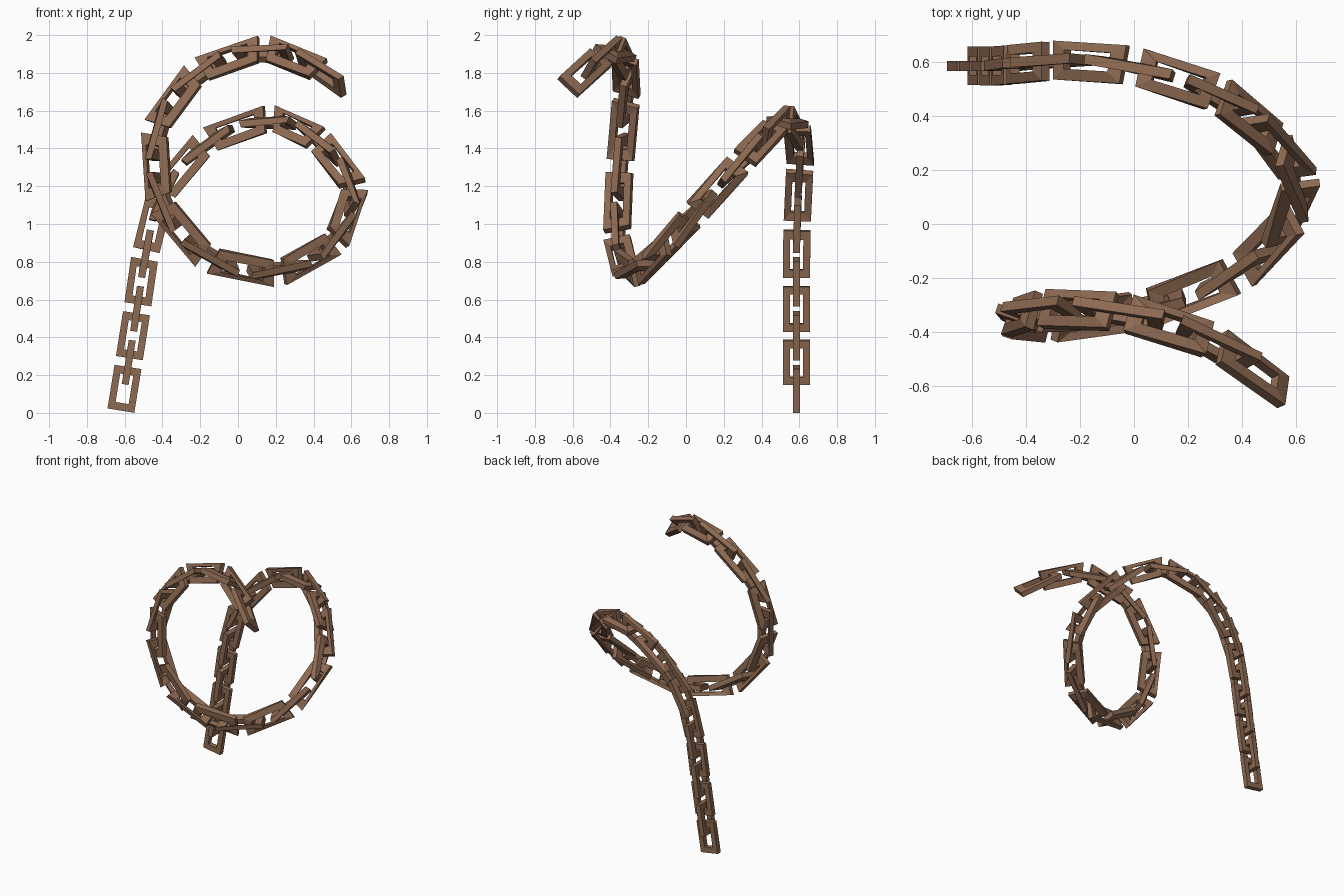
import bpy, bmesh, math
from mathutils import Vector, Matrix

cube = bpy.data.objects.get("Cube")
if cube:
    bpy.data.objects.remove(cube, do_unlink=True)

# Material
brown = bpy.data.materials.new("warm brown")
brown.use_nodes = True
COLOR = (0.27, 0.145, 0.085, 1)
brown.diffuse_color = COLOR
brown.node_tree.nodes["Principled BSDF"].inputs["Base Color"].default_value = COLOR

# Chain centre line: one point for every second link
PATH = [Vector(p) for p in (
    (-.62, .585, .012), (-.575, .585, .29), (-.53, .585, .575), (-.485, .585, .862),
    (-.395, .595, 1.175), (-.145, .605, 1.45), (.195, .53, 1.555), (.445, .385, 1.425),
    (.615, .145, 1.17), (.495, -.10, .89), (.185, -.273, .74), (-.185, -.355, .835),
    (-.42, -.36, 1.145), (-.425, -.33, 1.53), (-.19, -.31, 1.82),
    (.165, -.38, 1.925), (.47, -.55, 1.79), (.70, -.78, 1.58))]
LINKS = 32
SPAN = 1.667        # link length measured in link pitches
END_BAR = 0.29      # thickness of the end bars in pitches
HALF_WIDTH = 0.072
BAR = 0.037
AXIS = Vector((0, 1, 0))            # axis the chain coils around
END_SIDE = Vector((.2, .62, -.76))  # sideways direction of the free end
ROLL_START = 6                      # the chain twists slowly from this link on


def centre(u):
    """Smooth point on the chain's centre line at link position u."""
    s = u / 2
    i = min(int(s), len(PATH) - 2)
    t = s - i
    p1, p2 = PATH[i], PATH[i + 1]
    p0 = PATH[i - 1] if i else p1 * 2 - p2
    p3 = PATH[i + 2] if i + 2 < len(PATH) else p2 * 2 - p1
    return (p1 * 2 + (p2 - p0) * t + (p0 * 2 - p1 * 5 + p2 * 4 - p3) * t ** 2
            + (p1 * 3 - p0 - p2 * 3 + p3) * t ** 3) / 2


def frame(u):
    """Tangent, inward and sideways directions at link position u."""
    tangent = (centre(u + 0.02) - centre(max(u - 0.02, 0))).normalized()
    side = (AXIS - tangent * tangent.dot(AXIS)).normalized()
    return tangent, side.cross(tangent), side


_, inward, side = frame(LINKS - 1 + SPAN)
END_ROLL = math.atan2(-END_SIDE.dot(inward), END_SIDE.dot(side))


def place(u, a, b):
    """Point at link position u, offset inward by a and sideways by b."""
    tangent, inward, side = frame(u)
    part = max(0, (u - ROLL_START) / (LINKS - ROLL_START))
    turn = Matrix.Rotation(END_ROLL * min(part, 1), 3, tangent)
    return centre(u) + turn @ (inward * a + side * b)


def make_link(index):
    """Rectangular link bent onto the path, every other one turned sideways."""
    bm = bmesh.new()

    def ring(inset_u, half, depth):
        lo, hi = index + inset_u, index + SPAN - inset_u
        verts = []
        for u, w in ((lo, -half), (hi, -half), (hi, half), (lo, half)):
            a, b = (depth, w) if index % 2 else (w, depth)
            verts.append(bm.verts.new(place(u, a, b)))
        return verts

    rings = [ring(0, HALF_WIDTH, -BAR / 2),
             ring(0, HALF_WIDTH, BAR / 2),
             ring(END_BAR, HALF_WIDTH - BAR, BAR / 2),
             ring(END_BAR, HALF_WIDTH - BAR, -BAR / 2)]
    for r in range(4):
        this, other = rings[r], rings[(r + 1) % 4]
        for i in range(4):
            j = (i + 1) % 4
            bm.faces.new((this[i], this[j], other[j], other[i]))
    bmesh.ops.recalc_face_normals(bm, faces=bm.faces)
    name = f"chain_link_{index + 1:02d}"
    mesh = bpy.data.meshes.new(name)
    bm.to_mesh(mesh)
    bm.free()
    mesh.materials.append(brown)
    bpy.context.collection.objects.link(bpy.data.objects.new(name, mesh))


for n in range(LINKS):
    make_link(n)
